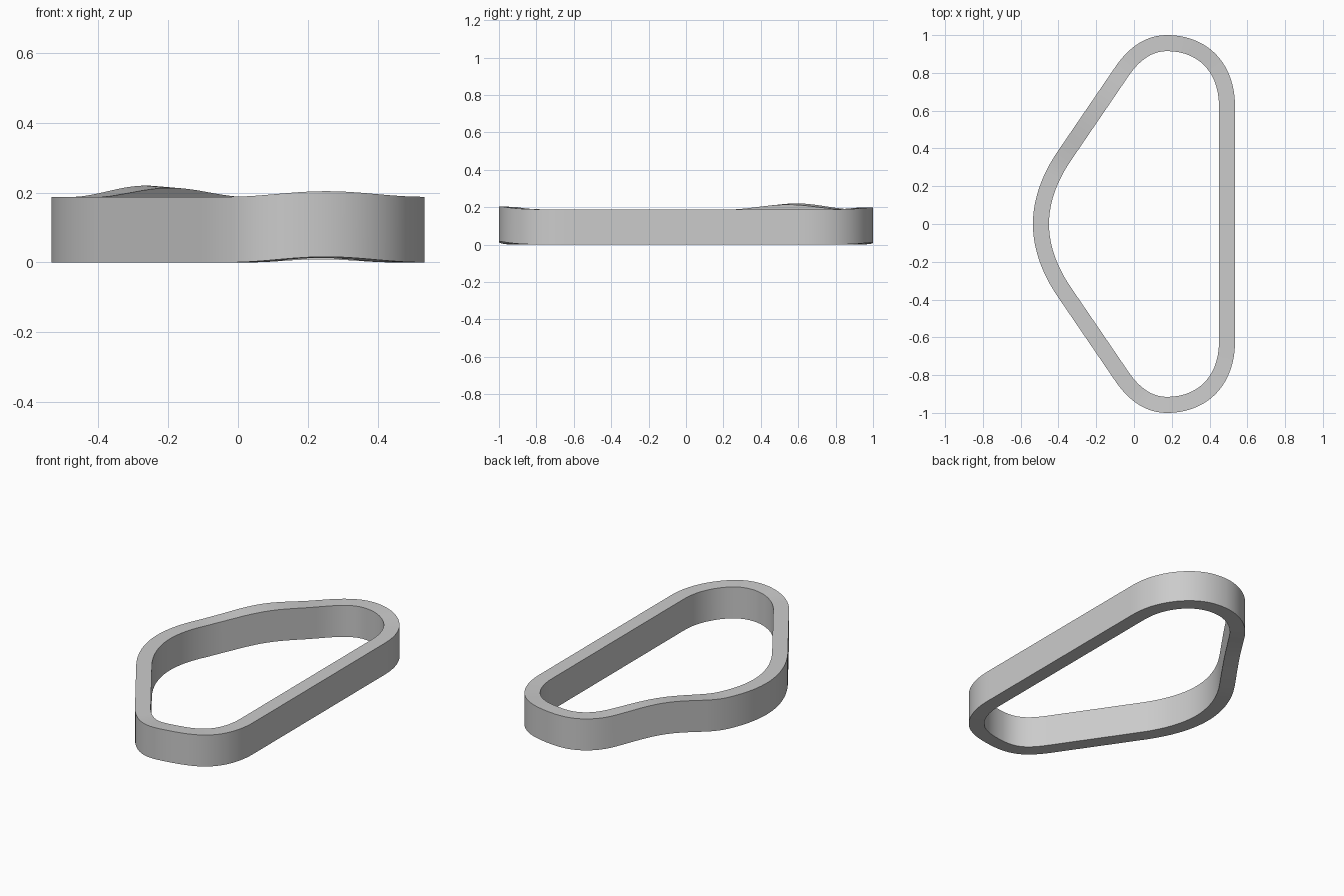
import bpy, bmesh, math
from mathutils import Vector
from mathutils.geometry import interpolate_bezier

if "Cube" in bpy.data.objects:
    bpy.data.objects.remove(bpy.data.objects["Cube"], do_unlink=True)

HEIGHT, THICK = 0.188, 0.085
STEPS = 24

grey = bpy.data.materials.new("light_grey")
grey.use_nodes = True
grey.diffuse_color = (0.6, 0.6, 0.6, 1)
grey.node_tree.nodes["Principled BSDF"].inputs["Base Color"].default_value = (0.6, 0.6, 0.6, 1)

# Half outline of the band: (start, handle, handle, end), from the rounded side to the straight side
half = [
    ((-0.535, 0), (-0.535, 0.14), (-0.48, 0.275), (-0.4, 0.39)),
    ((-0.4, 0.39), (-0.3, 0.537), (-0.2, 0.683), (-0.1, 0.83)),
    ((-0.1, 0.83), (-0.03, 0.933), (0.06, 1.0), (0.175, 1.0)),
    ((0.175, 1.0), (0.375, 0.98), (0.535, 0.88), (0.535, 0.62)),
    ((0.535, 0.62), (0.535, 0.42), (0.535, 0.21), (0.535, 0)),
]
half[3] = ((0.175, 1.0), (0.38, 1.0), (0.535, 0.86), (0.535, 0.62))
path = []
for seg in half:
    path += interpolate_bezier(*[Vector((x, y, 0)) for x, y in seg], STEPS)[:-1]
end = Vector((0.535, 0, 0))
path = path + [end] + [Vector((p.x, -p.y, 0)) for p in reversed(path[1:])]


def hump(v, low, high):
    t = (v - low) / (high - low)
    return math.sin(math.pi * t) ** 2 if 0 < t < 1 else 0


def lift(p):
    """Gentle rises of the band along its course."""
    if p.y > 0.2 and p.x < 0:
        return 0.032 * hump(p.y, 0.27, 0.91)
    if abs(p.y) > 0.6:
        return (0.011 if p.y > 0 else 0.016) * hump(p.x, -0.03, 0.535)
    return 0


# Sweep a rectangular section around the closed outline
bm = bmesh.new()
rings = []
n = len(path)
for i, p in enumerate(path):
    along = (path((i + 1) % n) if callable(path) else path[(i + 1) % n]) - path[i - 1]
    inward = Vector((along.y, -along.x, 0)).normalized()
    q = p + inward * THICK
    z = lift(p)
    corners = [(p, z), (q, z * 0.8), (q, z * 0.8 + HEIGHT), (p, z + HEIGHT)]
    rings.append([bm.verts.new((c.x, c.y, h)) for c, h in corners])
for i in range(n):
    a, b = rings[i], rings[(i + 1) % n]
    for k in range(4):
        m = (k + 1) % 4
        bm.faces.new((a[k], a[m], b[m], b[k]))
bmesh.ops.recalc_face_normals(bm, faces=bm.faces)

mesh = bpy.data.meshes.new("band")
bm.to_mesh(mesh)
bm.free()
mesh.materials.append(grey)
band = bpy.data.objects.new("band", mesh)
bpy.context.collection.objects.link(band)
bpy.context.view_layer.objects.active = band
band.select_set(True)
bpy.ops.object.shade_smooth_by_angle(angle=math.radians(35))
